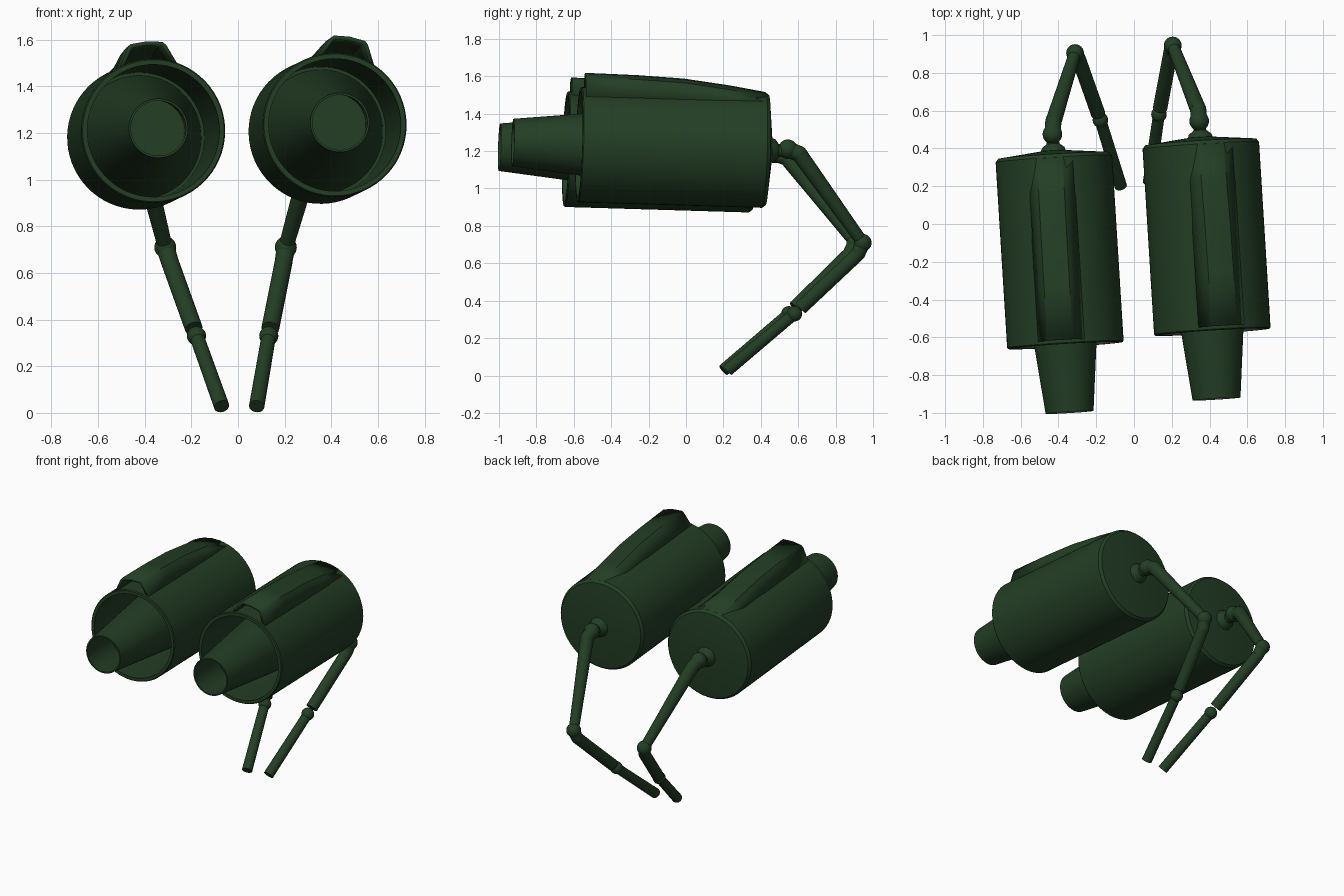
import bpy, bmesh, math
from mathutils import Vector, Matrix

cube = bpy.data.objects.get("Cube")
if cube:
    bpy.data.objects.remove(cube, do_unlink=True)

green = bpy.data.materials.new("dark_green")
green.use_nodes = True
colour = (0.017, 0.048, 0.018, 1)
green.diffuse_color = colour
bsdf = green.node_tree.nodes["Principled BSDF"]
bsdf.inputs["Base Color"].default_value = colour
bsdf.inputs["Roughness"].default_value = 0.6


def finish(name, bm, matrix=Matrix(), angle=35):
    mesh = bpy.data.meshes.new(name)
    bm.to_mesh(mesh)
    bm.free()
    mesh.materials.append(green)
    ob = bpy.data.objects.new(name, mesh)
    ob.matrix_world = matrix
    bpy.context.collection.objects.link(ob)
    bpy.ops.object.select_all(action="DESELECT")
    ob.select_set(True)
    bpy.context.view_layer.objects.active = ob
    bpy.ops.object.shade_smooth_by_angle(angle=math.radians(angle))
    return ob


def lathe(name, profile, matrix, steps=64):
    """Spin (radius, y) points around the local y axis."""
    bm = bmesh.new()
    verts = [bm.verts.new((r, y, 0)) for r, y in profile]
    edges = [bm.edges.new(pair) for pair in zip(verts, verts[1:])]
    bmesh.ops.spin(bm, geom=verts + edges, cent=(0, 0, 0), axis=(0, 1, 0),
                   angle=math.tau, steps=steps)
    bmesh.ops.remove_doubles(bm, verts=bm.verts, dist=0.0005)
    bmesh.ops.recalc_face_normals(bm, faces=bm.faces)
    return finish(name, bm, matrix)


def rod(name, start, end, r1, r2):
    start, end = Vector(start), Vector(end)
    d = end - start
    bm = bmesh.new()
    bmesh.ops.create_cone(bm, cap_ends=True, segments=24, radius1=r1, radius2=r2, depth=d.length)
    turn = d.to_track_quat("Z", "Y").to_matrix().to_4x4()
    finish(name, bm, Matrix.Translation((start + end) / 2) @ turn)


def ball(name, centre, r):
    bm = bmesh.new()
    bmesh.ops.create_uvsphere(bm, u_segments=24, v_segments=14, radius=r)
    finish(name, bm, Matrix.Translation(centre))


def scoop(name, matrix):
    """Open-fronted arch along the top that sinks into the casing at the back."""
    bm = bmesh.new()
    rows = []
    for y, h in ((0.02, 0.075), (0.3, 0.071), (0.55, 0.06), (0.8, 0.03), (0.99, 0.0)):
        top = 0.31 + h
        section = [(-0.125, 0.28), (-0.083, top - 0.022), (-0.068, top - 0.007), (0, top),
                   (0.068, top - 0.007), (0.083, top - 0.022), (0.125, 0.28)]
        rows.append([bm.verts.new((x, y, z)) for x, z in section])
    for a, b in zip(rows, rows[1:]):
        for i in range(len(a) - 1):
            bm.faces.new((a[i], a[i + 1], b[i + 1], b[i]))
    ob = finish(name, bm, matrix, 25)
    wall = ob.modifiers.new("wall", "SOLIDIFY")
    wall.thickness = 0.018
    wall.offset = -1


def pod(side, front, roll):
    axis = Vector((-0.062, 1, -0.03))
    m = (Matrix.Translation(front) @ axis.to_track_quat("Y", "Z").to_matrix().to_4x4()
         @ Matrix.Rotation(math.radians(roll), 4, "Y"))
    lathe(side + "_casing", [(0, 1.04), (0.295, 1.008), (0.309, 0.99), (0.309, 0.006),
                             (0.304, 0), (0.284, 0), (0.278, 0.95), (0, 0.95)], m)
    lathe(side + "_nozzle", [(0.265, 0.95), (0.127, -0.355), (0.118, -0.355),
                             (0.13, -0.05), (0, -0.05)], m)
    lathe(side + "_arm_mount", [(0, 1.02), (0.07, 1.02), (0.06, 1.05), (0.034, 1.07),
                                (0.034, 1.12), (0, 1.12)], m, 32)
    scoop(side + "_scoop", m)


def arm(side, shoulder, bend, knee, shin, joint, tip):
    ball(side + "_shoulder_ball", shoulder, 0.052)
    rod(side + "_shoulder_link", shoulder, bend, 0.043, 0.043)
    ball(side + "_shoulder_bend", bend, 0.043)
    rod(side + "_upper_arm", bend, knee, 0.043, 0.032)
    ball(side + "_knee_ball", knee, 0.047)
    rod(side + "_knee_link", knee, shin, 0.04, 0.038)
    ball(side + "_knee_bend", shin, 0.038)
    # lower arm: thicker sleeve, joint ball, thinner tip
    low = Vector(joint).lerp(Vector(shin), 0.1)
    rod(side + "_forearm", shin, low, 0.038, 0.038)
    ball(side + "_wrist_ball", joint, 0.041)
    rod(side + "_tip_rod", joint, tip, 0.031, 0.033)


pod("right", (-0.363, -0.643, 1.21), -4)
pod("left", (0.415, -0.572, 1.235), 10)
arm("right", (-0.432, 0.475, 1.187), (-0.427, 0.54, 1.165), (-0.312, 0.905, 0.71),
    (-0.293, 0.875, 0.65), (-0.178, 0.55, 0.33), (-0.07, 0.2, 0.028))
arm("left", (0.345, 0.545, 1.21), (0.34, 0.605, 1.185), (0.205, 0.945, 0.71),
    (0.196, 0.92, 0.65), (0.132, 0.58, 0.33), (0.08, 0.222, 0.028))
